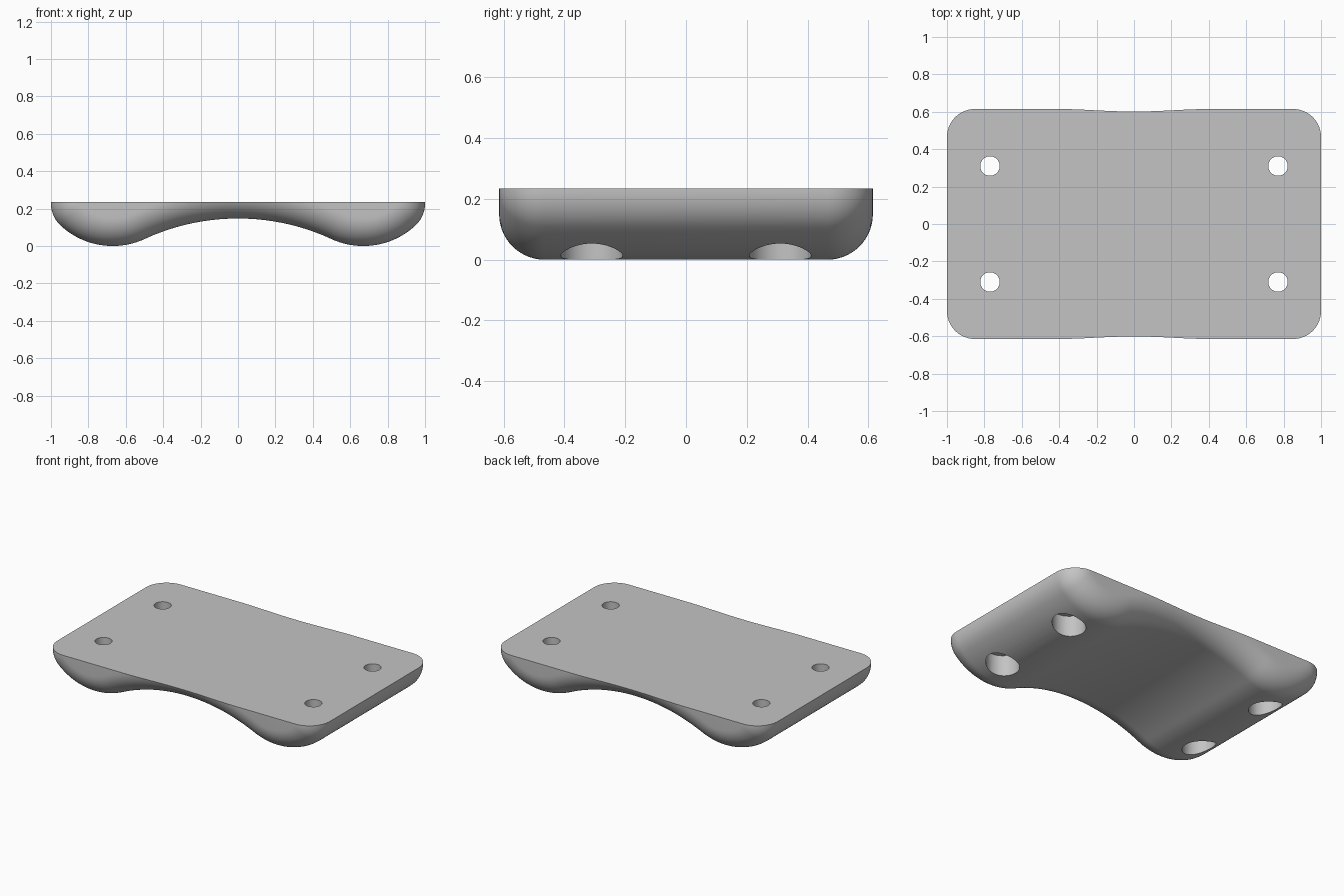
import bpy, bmesh
from math import sin, cos, pi, atan2, sqrt

TOP, HALF_Y, EDGE_R = 0.235, 0.615, 0.15
LOBE_X, LOBE_R = 0.67, 0.41            # rounded foot
ARCH_Z, END_R = 0.147, 0.16            # central arch and end rounding

cube = bpy.data.objects.get("Cube")
if cube:
    bpy.data.objects.remove(cube, do_unlink=True)

grey = bpy.data.materials.new("plain_grey")
grey.use_nodes = True
colour = (0.55, 0.55, 0.55, 1)
grey.diffuse_color = colour
grey.node_tree.nodes["Principled BSDF"].inputs["Base Color"].default_value = colour

# Radius of the arch that is tangent to both feet
k = LOBE_R - ARCH_Z
ARCH_R = (LOBE_X**2 + k**2 - LOBE_R**2) / (2 * (LOBE_R - k))
ARCH_CZ = ARCH_Z - ARCH_R
# Centre of the end rounding, tangent to the foot and the end wall
END_X = 1 - END_R
END_CZ = LOBE_R - sqrt((LOBE_R - END_R)**2 - (END_X - LOBE_X)**2)


def arc(cx, cz, r, a0, a1, n):
    return [(cx + r * cos(a0 + (a1 - a0) * i / n), cz + r * sin(a0 + (a1 - a0) * i / n))
            for i in range(n + 1)]


def profile(d):
    """Lower profile moved inward by d, with end walls carried above the top."""
    join = atan2(LOBE_R - ARCH_CZ, LOBE_X)
    turn = atan2(END_CZ - LOBE_R, END_X - LOBE_X)
    half = arc(0, ARCH_CZ, ARCH_R + d, pi / 2, join, 20)
    half += arc(LOBE_X, LOBE_R, LOBE_R - d, join - pi, turn, 28)[1:]
    half += arc(END_X, END_CZ, END_R - d, turn, 0, 10)[1:]
    half.append((1 - d, 0.5))
    return [(-x, z) for x, z in reversed(half[1:])] + half


# Body: profile rings swept front to back with rounded edges
steps = 14
edge = [(HALF_Y - EDGE_R + EDGE_R * sin(i * pi / 2 / steps),
         EDGE_R * (1 - cos(i * pi / 2 / steps))) for i in range(steps + 1)]
stations = [(-y, d) for y, d in reversed(edge)] + edge
bm = bmesh.new()
rings = [[bm.verts.new((x, y, z)) for x, z in profile(d)] for y, d in stations]
for a, b in zip(rings, rings[1:]):
    for i in range(len(a)):
        j = (i + 1) % len(a)
        bm.faces.new((a[i], a[j], b[j], b[i]))
caps = [bm.faces.new(rings[0]), bm.faces.new(list(reversed(rings[-1])))]
bmesh.ops.recalc_face_normals(bm, faces=bm.faces[:])
bmesh.ops.triangulate(bm, faces=caps)

# Slice flat at the top and close it with one face
bmesh.ops.bisect_plane(bm, geom=bm.verts[:] + bm.edges[:] + bm.faces[:], dist=1e-6,
                       plane_co=(0, 0, TOP), plane_no=(0, 0, 1), clear_outer=True)
bmesh.ops.edgeloop_fill(bm, edges=[e for e in bm.edges if e.is_boundary])
bmesh.ops.recalc_face_normals(bm, faces=bm.faces[:])
mesh = bpy.data.meshes.new("base_plate")
bm.to_mesh(mesh)
bm.free()
plate = bpy.data.objects.new("base_plate", mesh)
bpy.context.collection.objects.link(plate)
mesh.materials.append(grey)


def drill(name, x, y, r, z0, z1):
    """Cut a round vertical hole through the plate."""
    bpy.ops.mesh.primitive_cylinder_add(vertices=48, radius=r, depth=z1 - z0,
                                        location=(x, y, (z0 + z1) / 2))
    tool = bpy.context.object
    tool.name = name
    tool.data.materials.append(grey)
    mod = plate.modifiers.new(name, 'BOOLEAN')
    mod.operation, mod.solver, mod.object = 'DIFFERENCE', 'EXACT', tool
    bpy.context.view_layer.objects.active = plate
    bpy.ops.object.modifier_apply(modifier=mod.name)
    bpy.data.objects.remove(tool, do_unlink=True)


# Screw holes with wide recesses underneath
for sx in (-1, 1):
    for sy in (-1, 1):
        drill("recess_cutter", sx * 0.77, sy * 0.31, 0.102, -0.1, 0.14)
        drill("screw_cutter", sx * 0.77, sy * 0.31, 0.052, 0.05, 0.4)

bpy.ops.object.select_all(action='DESELECT')
plate.select_set(True)
bpy.context.view_layer.objects.active = plate
bpy.ops.object.shade_smooth_by_angle(angle=pi / 6)
